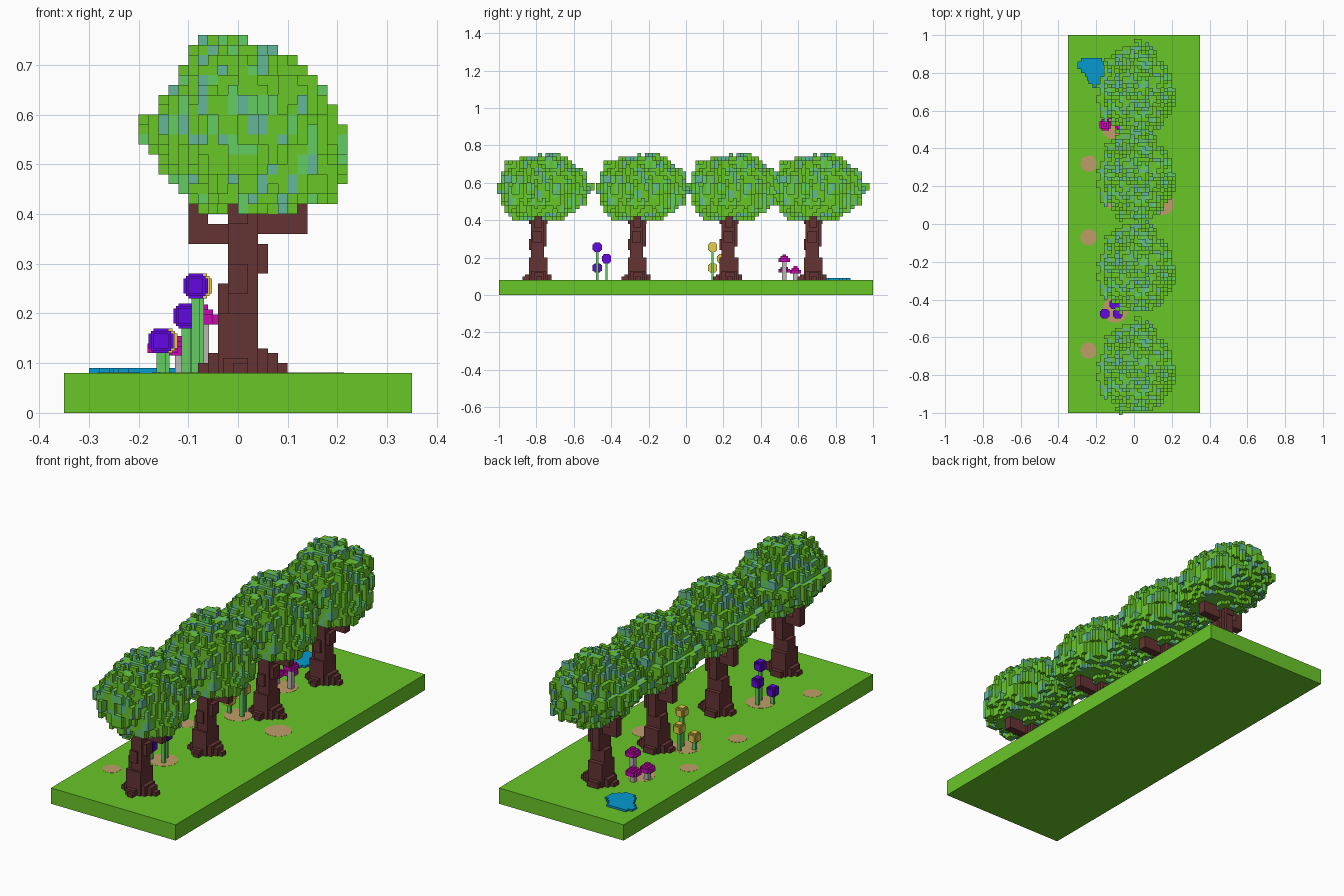
import bpy, bmesh, math, random
from mathutils import Matrix

if "Cube" in bpy.data.objects:
    bpy.data.objects.remove(bpy.data.objects["Cube"])

random.seed(7)


def mat(name, hexa):
    m = bpy.data.materials.new(name)
    c = [int(hexa[i:i + 2], 16) / 255 for i in (0, 2, 4)]
    m.diffuse_color = [((v + .055) / 1.055) ** 2.4 if v > .04 else v / 12.92 for v in c] + [1]
    m.use_nodes = True
    m.node_tree.nodes["Principled BSDF"].inputs["Base Color"].default_value = m.diffuse_color
    return m


GRASS = mat("grass green", "69C728")
MID = mat("light leaf green", "64CC62")
TEAL = mat("teal leaf", "64B898")
BROWN = mat("bark brown", "653333")
PURPLE = mat("flower purple", "6408E4")
YELLOW = mat("flower yellow", "EAD050")
MAGENTA = mat("mushroom magenta", "CC08B4")
GREY = mat("mushroom stem grey", "BCB6B6")
BLUE = mat("water blue", "069AD0")
TAN = mat("dirt tan", "C09E68")


def finish(name, bm, mats):
    me = bpy.data.meshes.new(name)
    bm.to_mesh(me)
    bm.free()
    for m in mats:
        me.materials.append(m)
    ob = bpy.data.objects.new(name, me)
    bpy.context.collection.objects.link(ob)
    return ob


def boxes(name, material, items):
    """One object from boxes given as (x0, x1, y0, y1, z0, z1)."""
    bm = bmesh.new()
    for x0, x1, y0, y1, z0, z1 in items:
        mx = Matrix.Translation(((x0 + x1) / 2, (y0 + y1) / 2, (z0 + z1) / 2)) @ \
            Matrix.Diagonal((x1 - x0, y1 - y0, z1 - z0, 1))
        bmesh.ops.create_cube(bm, size=1, matrix=mx)
    return finish(name, bm, [material])


def prism(name, material, outline, z0, z1):
    bm = bmesh.new()
    f = bm.faces.new([bm.verts.new((x, y, z0)) for x, y in outline])
    r = bmesh.ops.extrude_face_region(bm, geom=[f])
    for v in r["geom"]:
        if isinstance(v, bmesh.types.BMVert):
            v.co.z = z1
    bmesh.ops.recalc_face_normals(bm, faces=bm.faces)
    return finish(name, bm, [material])


# Ground slab
boxes("ground", GRASS, [(-.35, .35, -1, 1, 0, .08)])

# Dirt patches
for i, (x, y, r) in enumerate([(-.24, .32, .043), (-.24, -.07, .043), (-.24, -.67, .043),
                               (.15, .11, .063), (-.10, -.455, .068), (-.10, .145, .068),
                               (-.105, .515, .068)]):
    ring = [(x + r * math.cos(a * math.tau / 24), y + r * math.sin(a * math.tau / 24)) for a in range(24)]
    prism(f"dirt_patch_{i + 1}", TAN, ring, .079, .0808)

# Pond: stepped rows of (left, right) from the far edge to the near edge
rows = [(-.28, -.17), (-.30, -.16), (-.30, -.14), (-.28, -.12), (-.26, -.12),
        (-.25, -.12), (-.24, -.14), (-.22, -.16)]
left, right = [], []
for i, (a, b) in enumerate(rows):
    y = .88 - i * .02
    left += [(a, y), (a, y - .02)]
    right += [(b, y), (b, y - .02)]
prism("pond", BLUE, left + right[::-1], .079, .09)

# Canopy profile: z, then the extents in x and y at that height
PROFILE = [(.40, -.08, .17, -.12, .13), (.42, -.10, .20, -.15, .17), (.46, -.13, .22, -.19, .22),
           (.50, -.17, .21, -.21, .26), (.56, -.21, .20, -.21, .29), (.60, -.19, .20, -.21, .29),
           (.64, -.16, .19, -.21, .27), (.68, -.14, .17, -.20, .24), (.72, -.11, .12, -.15, .17),
           (.75, -.08, .04, -.02, .12), (.78, -.05, 0, .03, .10)]


def extents(z):
    for a, b in zip(PROFILE, PROFILE[1:]):
        if a[0] <= z <= b[0]:
            t = (z - a[0]) / (b[0] - a[0])
            return [p + (q - p) * t for p, q in zip(a[1:], b[1:])]


# Voxel canopy: rods differ in height and short runs differ in reach
S = .02
cells, reach = {}, {}
for i in range(-12, 12):
    for j in range(-12, 16):
        lift = random.choice((0, 0, .02, .04, .05))
        for k in range(20, 38):
            x, y, z = (i + .5) * S, (j + .5) * S, (k + .5) * S
            e = extents(z + lift if z > .6 else z - lift * .6)
            if e is None:
                continue
            x0, x1, y0, y1 = e
            u = (2 * x - x0 - x1) / (x1 - x0)
            v = (2 * y - y0 - y1) / (y1 - y0)
            u /= 1 - .2 * max(v, 0)     # narrower toward the back
            grow = reach.setdefault((i, j, k // 3), random.uniform(.82, 1.06))
            if abs(u) ** 2.2 + abs(v) ** 2.2 < grow ** 2.2:
                cells[i, j, k] = 0


def neighbours(c):
    return sum((c[0] + a, c[1] + b, c[2] + d) in cells for a, b, d in
               ((1, 0, 0), (-1, 0, 0), (0, 1, 0), (0, -1, 0), (0, 0, 1), (0, 0, -1)))


for c in [c for c in cells if neighbours(c) < 2 and c[2] < 35]:
    del cells[c]

# Leaf colours in short vertical runs, more teal toward the crown
tint = {}
for (i, j, k) in cells:
    key = (i, j, k // 2)
    if key not in tint:
        r = random.random()
        teal = .10 + .16 * (k - 19) / 19
        tint[key] = 2 if r < teal else 1 if r < teal + .16 else 0
    cells[i, j, k] = tint[key]

bm = bmesh.new()
verts = {}


def corner(p):
    if p not in verts:
        verts[p] = bm.verts.new([c * S for c in p])
    return verts[p]


for cell, colour in cells.items():
    for axis in range(3):
        for side in (0, 1):
            n = list(cell)
            n[axis] += 2 * side - 1
            if tuple(n) in cells:
                continue
            quad = []
            for du, dv in ((0, 0), (1, 0), (1, 1), (0, 1)):
                p = list(cell)
                p[axis] += side
                p[(axis + 1) % 3] += du
                p[(axis + 2) % 3] += dv
                quad.append(corner(tuple(p)))
            f = bm.faces.new(quad if side else quad[::-1])
            f.material_index = colour
canopy = finish("canopy_1", bm, [GRASS, MID, TEAL])

# Trunk with root steps, uneven pillars and side branches
trunk = boxes("trunk_1", BROWN, [
    (-.04, .04, -.05, .05, .08, .20), (-.04, .04, -.03, .03, .20, .26),
    (-.02, .04, -.04, .03, .20, .46), (.0, .06, -.03, .02, .28, .34),
    (-.02, .02, -.05, .01, .24, .30), (-.02, .02, 0, .045, .26, .38),
    (-.08, -.04, -.03, .01, .08, .10), (-.06, -.04, -.04, .03, .08, .12),
    (.04, .08, -.02, .03, .08, .12), (.08, .10, -.01, .02, .08, .10),
    (.04, .06, -.04, .04, .08, .13), (-.03, .03, .05, .07, .08, .11),
    (-.03, .02, -.07, -.05, .08, .11), (-.01, .02, -.085, -.07, .08, .10),
    (-.10, -.06, -.02, .02, .34, .44), (-.06, -.02, -.02, .02, .34, .38),
    (.04, .14, -.02, .02, .36, .42), (-.02, .02, -.05, .05, .38, .43)])

# Four trees in a row share the same meshes
for n, y in enumerate((-.79, -.26, .23, .68)):
    for src, label in ((canopy, "canopy"), (trunk, "trunk")):
        ob = src
        if n:
            ob = bpy.data.objects.new(f"{label}_{n + 1}", src.data)
            bpy.context.collection.objects.link(ob)
        ob.location.y = y


def around(x, y, z, a, b, c):
    return (x - a, x + a, y - b, y + b, z - c, z + c)


# Flower clusters: three blossoms on stems
for label, colour, dx, dy in (("purple", PURPLE, 0, 0), ("yellow", YELLOW, .008, .617)):
    for i, (x, y, z) in enumerate([(-.085, -.475, .255), (-.105, -.425, .195), (-.155, -.475, .145)]):
        x, y = x + dx, y + dy
        boxes(f"{label}_blossom_{i + 1}", colour,
              [around(x, y, z, .02, .02, .02), around(x, y, z, .025, .015, .015),
               around(x, y, z, .015, .025, .015), around(x, y, z, .015, .015, .025)])
        boxes(f"{label}_stem_{i + 1}", MID, [(x - .009, x + .009, y - .006, y + .006, .08, z)])

# Mushrooms: stepped cap on a grey stem
for i, (x, y, z) in enumerate([(-.07, .525, .178), (-.115, .585, .115), (-.152, .525, .12)]):
    boxes(f"mushroom_cap_{i + 1}", MAGENTA,
          [around(x, y, z + .01, .03, .02, .01), around(x, y, z + .01, .02, .03, .01),
           around(x, y, z + .02, .02, .02, .01), around(x, y, z + .03, .01, .01, .01)])
    boxes(f"mushroom_stem_{i + 1}", GREY, [around(x, y, (z + .09) / 2, .012, .012, (z - .07) / 2)])
